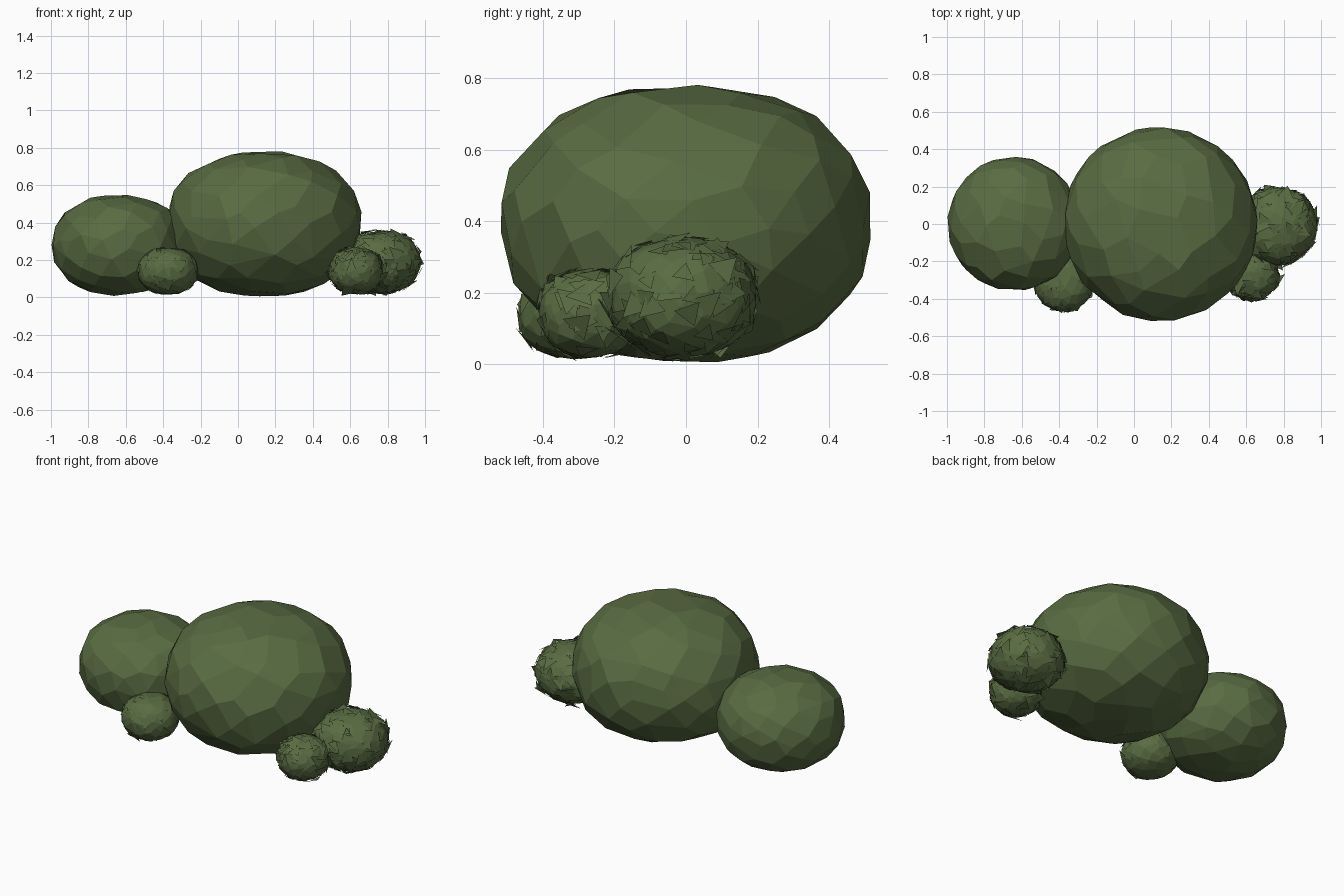
import bpy, bmesh, math, random
from mathutils import Vector

if "Cube" in bpy.data.objects:
    bpy.data.objects.remove(bpy.data.objects["Cube"])

random.seed(7)
green = bpy.data.materials.new("leaf_green")
green.diffuse_color = (0.10, 0.15, 0.055, 1)
green.use_nodes = True
green.node_tree.nodes["Principled BSDF"].inputs["Base Color"].default_value = green.diffuse_color
BOXY = 2.25  # slightly fuller than an ellipsoid towards top and bottom


def finish(bm, name):
    me = bpy.data.meshes.new(name)
    bm.to_mesh(me)
    bm.free()
    me.materials.append(green)
    ob = bpy.data.objects.new(name, me)
    bpy.context.collection.objects.link(ob)


def sphere_point():
    z, a = random.uniform(-1, 1), random.uniform(0, math.tau)
    r = math.sqrt(1 - z * z)
    return Vector((r * math.cos(a), r * math.sin(a), z))


def on_surface(d, centre, radii, grow=1):
    """Point of a squashed, slightly boxy ball in direction d."""
    k = grow / (math.hypot(d.x, d.y) ** BOXY + abs(d.z) ** BOXY) ** (1 / BOXY)
    return Vector([c + r * k * e for c, r, e in zip(centre, radii, d)])


def bush(name, centre, radii, count):
    """Faceted ball: hull of evenly spread, jittered points."""
    bm = bmesh.new()
    for i in range(count):
        z = 1 - (2 * i + 1) / count
        r, a = math.sqrt(1 - z * z), i * 2.39996
        d = Vector((r * math.cos(a), r * math.sin(a), z))
        d = (d + sphere_point() * 0.08).normalized()
        p = on_surface(d, centre, radii, random.uniform(0.995, 1.012))
        p.z = max(p.z, 0)
        bm.verts.new(p)
    bmesh.ops.convex_hull(bm, input=bm.verts[:])
    # merge nearly flat neighbours into larger facets
    bmesh.ops.dissolve_limit(bm, angle_limit=math.radians(9),
                             verts=bm.verts[:], edges=bm.edges[:])
    bmesh.ops.recalc_face_normals(bm, faces=bm.faces[:])
    finish(bm, name)


def leaves(name, centre, radii, count, size, lift):
    """Loose triangular leaves lying on a bush, tips lifted at random."""
    bm = bmesh.new()
    for _ in range(count):
        n = sphere_point()
        s = size * random.uniform(0.6, 1.15)
        p = on_surface(n, centre, radii)
        m = Vector([k / r for k, r in zip(n, radii)]).normalized()
        t = m.cross(sphere_point()).normalized()
        b = m.cross(t)
        pts = [p - b * s * 0.5 - t * s * 0.3, p + b * s * 0.5 - t * s * 0.3,
               p + t * s * 0.6 + m * s * random.uniform(-0.1, lift)]
        for q in pts:
            q.z = max(q.z, 0.008)
        bm.faces.new([bm.verts.new(q) for q in pts])
    finish(bm, name)


# Two large clean bushes
bush("main_bush", (0.14, 0, 0.393), (0.52, 0.52, 0.39), 125)
bush("left_bush", (-0.64, 0, 0.28), (0.355, 0.36, 0.27), 110)

# Three small bushes with leaves
small = [
    ("front_left_bush", (-0.375, -0.31, 0.14), (0.16, 0.16, 0.126), 60, 0.075, 0.06),
    ("right_bush", (0.77, -0.01, 0.188), (0.207, 0.207, 0.166), 170, 0.08, 0.3),
    ("front_right_bush", (0.63, -0.268, 0.142), (0.143, 0.143, 0.122), 90, 0.075, 0.32),
]
for name, c, r, count, size, lift in small:
    bush(name, c, r, 150)
    leaves(name + "_leaves", c, r, count, size, lift)
